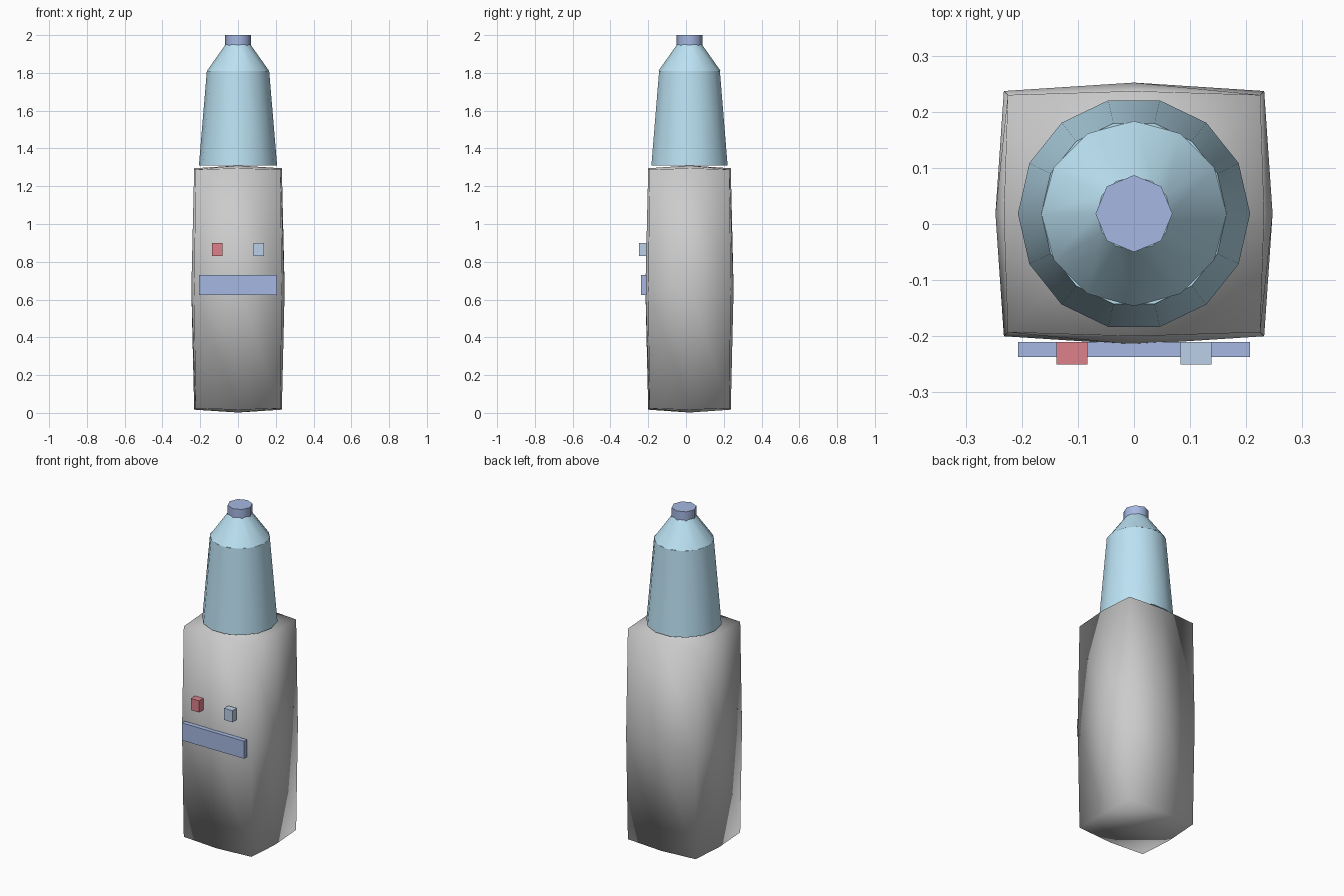
import bpy, bmesh, math
from mathutils import Vector

if "Cube" in bpy.data.objects:
    bpy.data.objects.remove(bpy.data.objects["Cube"])

CY = 0.0185  # y of the main axis


def colour(obj, name, rgb):
    mat = bpy.data.materials.get(name) or bpy.data.materials.new(name)
    mat.diffuse_color = (*rgb, 1)
    mat.use_nodes = True
    mat.node_tree.nodes["Principled BSDF"].inputs["Base Color"].default_value = mat.diffuse_color
    obj.data.materials.append(mat)


def finish(bm, name):
    bmesh.ops.recalc_face_normals(bm, faces=bm.faces)
    mesh = bpy.data.meshes.new(name)
    bm.to_mesh(mesh)
    bm.free()
    obj = bpy.data.objects.new(name, mesh)
    bpy.context.collection.objects.link(obj)
    return obj


def frustum(name, sides, r1, r2, z1, z2, mat, rgb, turn=0.0):
    bpy.ops.mesh.primitive_cone_add(vertices=sides, radius1=r1, radius2=r2, depth=z2 - z1,
                                    location=(0, CY, (z1 + z2) / 2), rotation=(0, 0, turn))
    obj = bpy.context.object
    obj.name = name
    bpy.ops.object.shade_smooth_by_angle(angle=math.radians(50))
    colour(obj, mat, rgb)


def box(name, lo, hi, mat, rgb):
    lo, hi = Vector(lo), Vector(hi)
    bm = bmesh.new()
    bmesh.ops.create_cube(bm, size=1)
    for v in bm.verts:
        v.co = (lo + hi) / 2 + v.co * (hi - lo)
    colour(finish(bm, name), mat, rgb)


# Body: once-subdivided block whose edges and faces bulge outward
bm = bmesh.new()
bmesh.ops.create_cube(bm, size=2)
bmesh.ops.subdivide_edges(bm, edges=bm.edges, cuts=1, use_grid_fill=True)
half = Vector((0.225, 0.2115, 0.632))
bulge = {0: 0.0, 1: 0.007, 2: 0.022}
for v in bm.verts:
    s = [round(c) for c in v.co]
    grow = bulge[s.count(0)]
    v.co = Vector([c * (h + grow) for c, h in zip(s, half)]) + Vector((0, CY, 0.656))
body = finish(bm, "body")
body.data.shade_smooth()

# Neck, shoulder and cap
LIGHT, DARK = (0.50, 0.76, 0.90), (0.38, 0.48, 0.76)
frustum("neck", 14, 0.207, 0.165, 1.31, 1.81, "light_blue", LIGHT, math.pi / 2)
frustum("shoulder", 12, 0.165, 0.066, 1.81, 1.95, "light_blue", LIGHT)
frustum("cap", 8, 0.0685, 0.0685, 1.945, 2.0, "blue", DARK)

# Front bar and the two buttons
box("front_bar", (-0.207, -0.237, 0.625), (0.207, -0.21, 0.73), "blue", DARK)
box("red_button", (-0.138, -0.25, 0.83), (-0.083, -0.21, 0.90), "red", (0.73, 0.22, 0.26))
box("blue_button", (0.083, -0.25, 0.83), (0.138, -0.21, 0.90), "pale_blue", (0.50, 0.63, 0.81))
